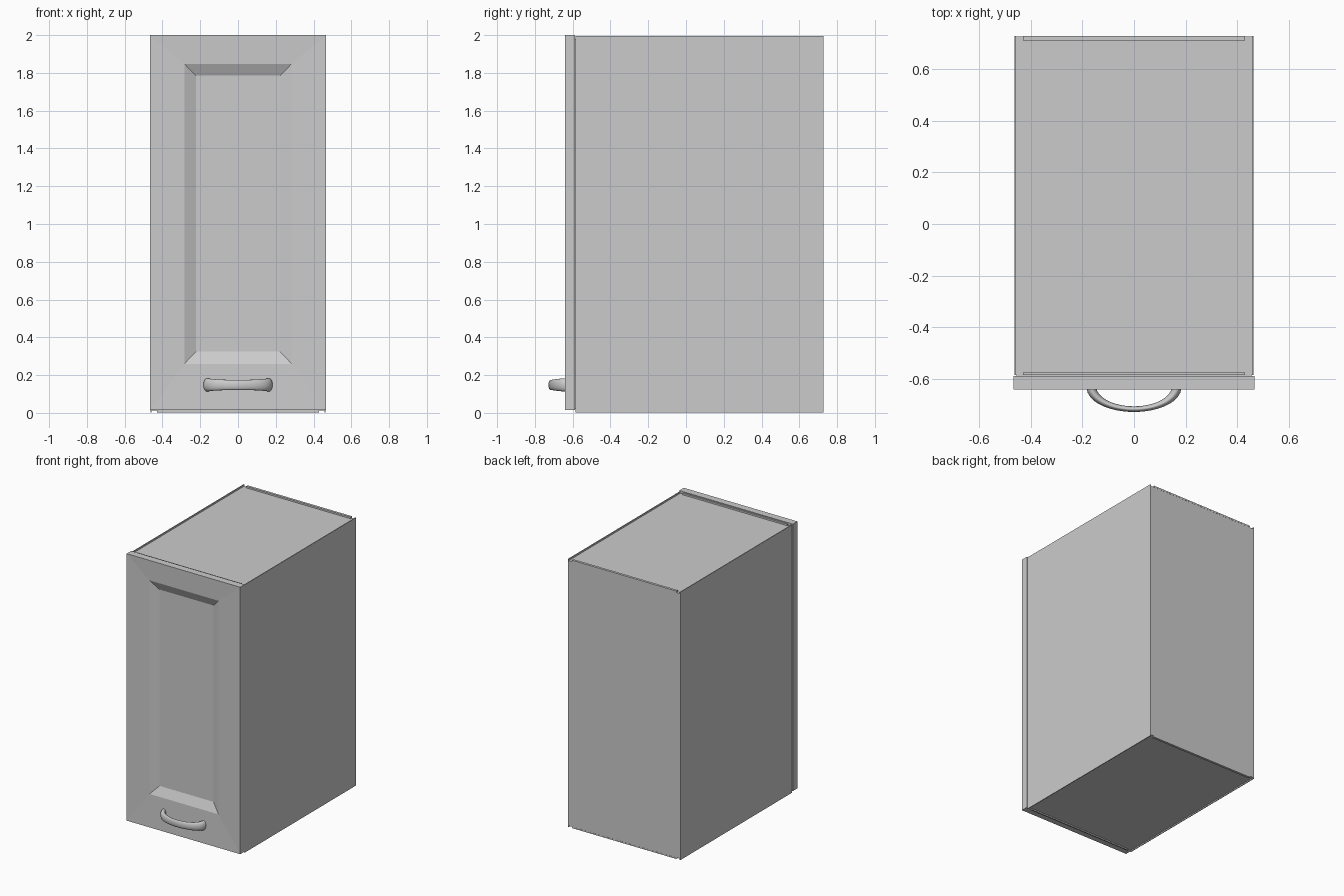
import bpy, bmesh, math

if "Cube" in bpy.data.objects:
    bpy.data.objects.remove(bpy.data.objects["Cube"])


def make_object(name, bm):
    bmesh.ops.recalc_face_normals(bm, faces=bm.faces)
    mesh = bpy.data.meshes.new(name)
    bm.to_mesh(mesh)
    bm.free()
    ob = bpy.data.objects.new(name, mesh)
    bpy.context.collection.objects.link(ob)
    return ob


def box(name, x0, x1, y0, y1, z0, z1):
    bm = bmesh.new()
    bmesh.ops.create_cube(bm, size=1)
    for v in bm.verts:
        v.co = ((x0 + x1) / 2 + v.co.x * (x1 - x0),
                (y0 + y1) / 2 + v.co.y * (y1 - y0),
                (z0 + z1) / 2 + v.co.z * (z1 - z0))
    return make_object(name, bm)


# Carcass: thin side panels rising slightly past the recessed top and bottom
W, FRONT, BACK, LOW, HIGH = 0.463, -0.585, 0.728, 0.003, 1.995
box("left_side", -W, -W + 0.006, FRONT, BACK, LOW, HIGH)
box("right_side", W - 0.006, W, FRONT, BACK, LOW, HIGH)
box("top_panel", -W + 0.006, W - 0.006, FRONT, BACK - 0.001, 1.95, 1.983)
box("bottom_panel", -W + 0.006, W - 0.006, FRONT, BACK - 0.001, 0.012, 0.045)
box("back_panel", -W + 0.006, W - 0.006, 0.71, BACK - 0.001, 0.045, 1.95)

# Lips along the front and back edges of top and bottom
for label, z0, z1 in (("top", 1.983, HIGH), ("bottom", LOW, 0.012)):
    box(label + "_back_lip", -0.43, 0.43, 0.71, BACK, z0, z1)
    box(label + "_front_lip", -0.43, 0.43, FRONT, -0.575, z0, z1)

# Door: nested rectangular rings form the frame, bevel and sunken panel
# (half width, bottom, top, y)
rings = [(0.467, 0.015, 2.0, -0.588),
         (0.467, 0.015, 2.0, -0.641),
         (0.284, 0.26, 1.848, -0.635),
         (0.222, 0.325, 1.785, -0.605)]
bm = bmesh.new()
loops = [[bm.verts.new((x, y, z)) for x, z in
          ((-w, lo), (w, lo), (w, hi), (-w, hi))] for w, lo, hi, y in rings]
for a, b in zip(loops, loops[1:]):
    for i in range(4):
        j = (i + 1) % 4
        bm.faces.new((a[i], a[j], b[j], b[i]))
bm.faces.new(loops[0])
bm.faces.new(loops[-1])
make_object("door", bm)

# Small gap filler between the carcass and the door
box("door_seal", -0.455, 0.455, -0.59, -0.58, 0.02, 1.98)

# Bow handle: elliptical section swept along a half ellipse, thicker at the ends
bm = bmesh.new()
STEPS, SIDES = 32, 20
loops = []
for s in range(STEPS + 1):
    t = math.pi * s / STEPS
    cx, cy = 0.165 * math.cos(t), -0.63 - 0.087 * math.sin(t)
    nx, ny = 0.087 * math.cos(t), -0.165 * math.sin(t)
    n = math.hypot(nx, ny)
    end = abs(math.cos(t)) ** 3
    r, h = 0.011 + 0.008 * end, 0.027 + 0.008 * end
    loops.append([bm.verts.new((cx + r * math.cos(a) * nx / n,
                                cy + r * math.cos(a) * ny / n,
                                0.148 + h * math.sin(a)))
                  for a in (2 * math.pi * k / SIDES for k in range(SIDES))])
for a, b in zip(loops, loops[1:]):
    for i in range(SIDES):
        j = (i + 1) % SIDES
        bm.faces.new((a[i], a[j], b[j], b[i]))
bm.faces.new(loops[0])
bm.faces.new(loops[-1])
handle = make_object("handle", bm)
handle.data.shade_smooth()
